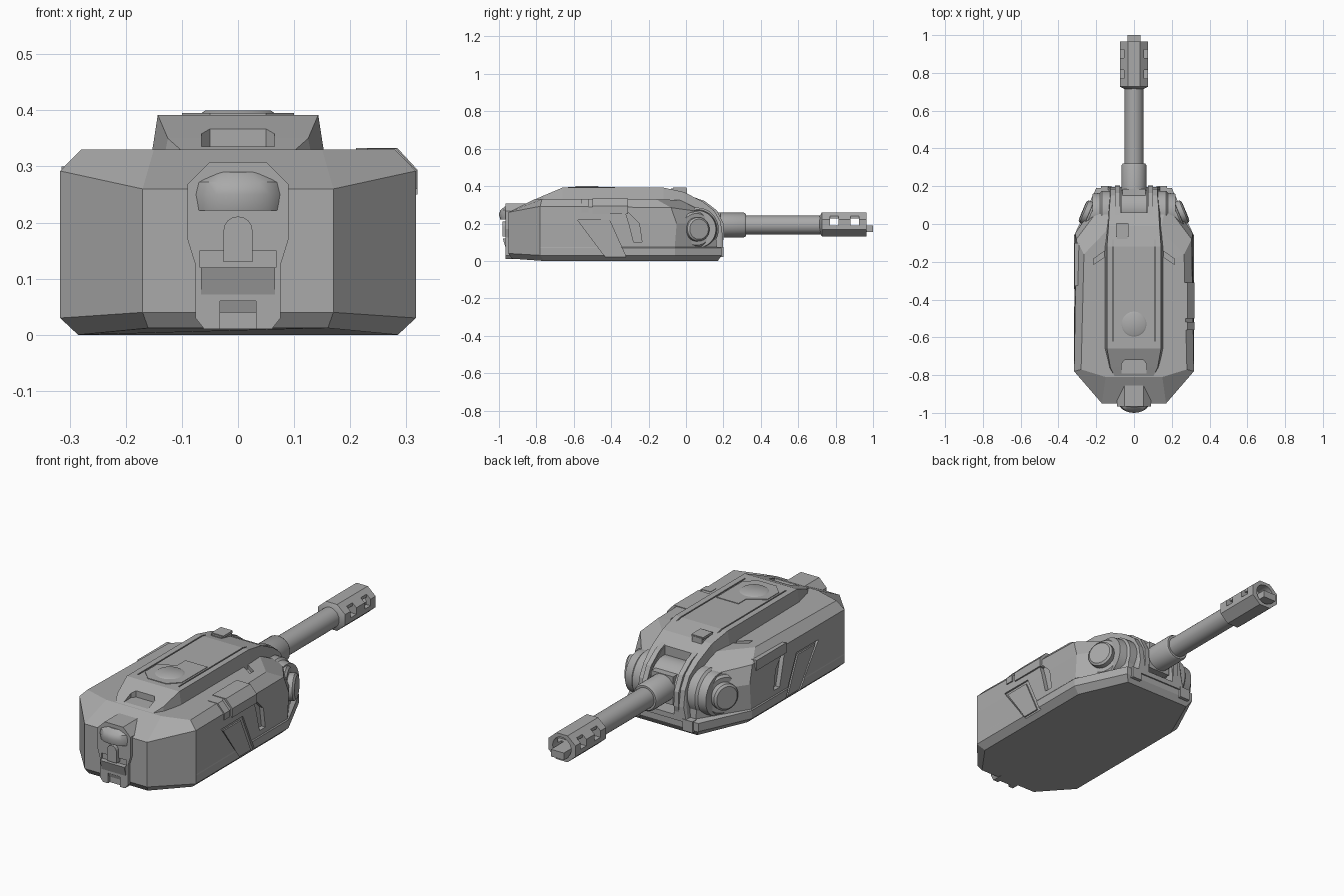
import bpy, bmesh, math
from mathutils import Matrix, Vector

old = bpy.data.objects.get("Cube")
if old:
    bpy.data.objects.remove(old, do_unlink=True)

grey = bpy.data.materials.new("armour grey")
grey.use_nodes = True
COL = (0.4, 0.4, 0.4, 1)
grey.diffuse_color = COL
grey.node_tree.nodes["Principled BSDF"].inputs["Base Color"].default_value = COL


def finish(name, bm, smooth=False):
    bmesh.ops.recalc_face_normals(bm, faces=bm.faces)
    me = bpy.data.meshes.new(name)
    bm.to_mesh(me)
    bm.free()
    me.materials.append(grey)
    ob = bpy.data.objects.new(name, me)
    bpy.context.collection.objects.link(ob)
    if smooth:
        bpy.ops.object.select_all(action='DESELECT')
        ob.select_set(True)
        bpy.context.view_layer.objects.active = ob
        bpy.ops.object.shade_smooth_by_angle(angle=math.radians(35))
    return ob


def loft(name, rings, smooth=False):
    """Join equal rings of points and cap both ends."""
    bm = bmesh.new()
    vs = [[bm.verts.new(p) for p in ring] for ring in rings]
    n = len(vs[0])
    for a, b in zip(vs, vs[1:]):
        for i in range(n):
            bm.faces.new((a[i], a[(i + 1) % n], b[(i + 1) % n], b[i]))
    bm.faces.new(vs[0])
    bm.faces.new(vs[-1])
    return finish(name, bm, smooth)


def prism(name, pts, axis, lo, hi, side=1, smooth=False):
    def place(p, d):
        a, b = p
        v = {'x': (d, a, b), 'y': (a, d, b), 'z': (a, b, d)}[axis]
        return (v[0] * side, v[1], v[2])
    return loft(name, [[place(p, d) for p in pts] for d in (lo, hi)], smooth)


def box(name, x0, x1, y0, y1, z0, z1, side=1):
    return prism(name, [(x0, y0), (x1, y0), (x1, y1), (x0, y1)], 'z', z0, z1, side)


def turned(name, profile, origin, direction, seg=32):
    """Solid of (distance, radius) steps along a direction."""
    rot = Vector(direction).to_track_quat('Z', 'Y').to_matrix().to_4x4()
    m = Matrix.Translation(origin) @ rot
    rings = [[m @ Vector((r * math.cos(t), r * math.sin(t), d))
              for t in [2 * math.pi * (i + 0.5) / seg for i in range(seg)]]
             for d, r in profile]
    return loft(name, rings, True)


def cut(ob, *cutters):
    for c in cutters:
        c.hide_render = True
        c.hide_set(True)
        c.display_type = 'WIRE'
        mod = ob.modifiers.new("cut", 'BOOLEAN')
        mod.operation = 'DIFFERENCE'
        mod.solver = 'EXACT'
        mod.object = c


def mirrored(half):
    return half + [(-x, y, z) for x, y, z in reversed(half)]


# Main hull: stacked half outlines, rear to nose
hull = loft("hull", [mirrored(h) for h in (
    [(.16, -.93, .012), (.285, -.76, 0), (.285, -.07, 0), (.18, .17, 0)],
    [(.17, -.95, .04), (.317, -.78, .03), (.317, -.06, .03), (.2, .19, .03)],
    [(.17, -.95, .07), (.317, -.78, .07), (.317, -.06, .07), (.2, .19, .07)],
    [(.17, -.95, .075), (.317, -.78, .075), (.312, -.06, .075), (.17, .165, .075)],
    [(.17, -.95, .2), (.317, -.78, .2), (.312, -.05, .2), (.17, .155, .2)],
    [(.17, -.95, .26), (.317, -.78, .292), (.305, -.08, .285), (.17, .1, .26)],
    [(.15, -.81, .33), (.28, -.77, .33), (.265, -.16, .33), (.14, -.03, .325)])])

# Raised roof running down to the nose
roof = loft("roof_block", [
    [(wb, y, zb), (wt, y, zt), (-wt, y, zt), (-wb, y, zb)]
    for y, wb, wt, zb, zt in (
        (-.81, .11, .1, .25, .328), (-.76, .145, .125, .25, .35),
        (-.66, .165, .143, .25, .392), (-.12, .165, .143, .25, .392),
        (-.01, .155, .135, .2, .368), (.09, .145, .13, .06, .317),
        (.15, .14, .125, .06, .27), (.185, .14, .125, .06, .21),
        (.197, .14, .125, .06, .13))])

# Gun slot, rear recess and seams in the roof
gun_slot = box("gun_slot_cutter", -.072, .072, .06, .3, .085, .5)
cut(roof, gun_slot,
    prism("rear_recess_cutter", [(-.065, -.85), (.065, -.85), (.065, -.74),
                                 (.05, -.72), (-.05, -.72), (-.065, -.74)], 'z', .336, .5))
cut(hull, gun_slot)
for s in (1, -1):
    cut(roof, box("roof_seam_cutter", .108, .114, -.62, -.04, .384, .5, s))

# Roof fittings
prism("hatch_panel", [(-.1, -.49), (-.02, -.44), (-.02, -.38), (.1, -.38), (.1, -.58),
                      (.05, -.63), (-.05, -.63), (-.1, -.58)], 'z', .385, .395)
turned("hatch", [(0, .066), (.012, .066), (.017, .058)], (0, -.53, .383), (0, 0, 1))
box("sight", -.09, -.035, -.08, .005, .34, .388)
box("sight_hood", -.095, -.03, -.07, .002, .382, .393)

# Mantlet and gun
turned("mantlet", [(-.07, .1), (.07, .1)], (0, .08, .19), (1, 0, 0), 40)
box("mantlet_face", -.06, .06, .08, .185, .12, .26)
turned("barrel", [(0, .066), (.19, .066), (.2, .06), (.2, .05), (.62, .05)],
       (0, .12, .192), (0, 1, 0))
brake = turned("muzzle_brake", [(0, .05), (.012, .074), (.25, .074)],
               (0, .715, .195), (0, 1, 0), 8)
brake.scale = (1.08, 1, .95)
brake.location.z = .0098
cut(brake, turned("bore_cutter", [(0, .05), (.2, .05)], (0, .9, .195), (0, 1, 0)))
for y in (.77, .88):
    cut(brake, box("brake_slot_cutter", -.1, .1, y, y + .045, .19, .226))
    for s in (1, -1):
        cut(brake, box("brake_notch_cutter", .052, .1, y, y + .045, .2, .3, s))
box("muzzle_block", -.035, .035, .9, 1, .155, .19)

for s in (1, -1):
    # Curved nose ribs beside the gun
    turned("nose_drum", [(0, .115), (.05, .115), (.06, .105), (.1, .1)],
           (.12 * s, .06, .17), (s, 0, 0), 40)
    prism("nose_rib", [(.03, .345), (.1, .32), (.165, .27), (.2, .2), (.203, .13),
                       (.19, .07), (.1, .07)], 'x', .075, .1, s)
    # Stepped pivot hub on the sloping cheek
    turned("pivot_hub", [(-.06, .095), (.02, .095), (.03, .085), (.03, .064),
                         (.056, .064), (.064, .054)], (.213 * s, .045, .168), (s, .42, .03))
    # Sunken side panels and slots
    cut(hull,
        prism("side_panel_cutter", [(-.58, .22), (-.41, .22), (-.32, .02), (-.43, .02)],
              'x', .305, .4, s),
        prism("side_slot_cutter", [(-.33, .28), (-.25, .2), (-.235, .1), (-.28, .1),
                                   (-.305, .2)], 'x', .292, .4, s),
        prism("deck_vent_cutter", [(.15, -.14), (.215, -.185), (.215, -.215), (.15, -.17)],
              'z', .31, .5, s))
    prism("side_panel", [(-.56, .205), (-.425, .205), (-.345, .03), (-.435, .03)],
          'x', .29, .312, s)
    # Nose plate corner
    box("chin_pad", .12, .175, .15, .2, .02, .075, s)

# Shoulder armour, uneven between the two sides
shoulder = [(.21, .25), (.21, .333), (.284, .333), (.32, .294), (.32, .25)]
prism("left_shoulder", shoulder, 'y', -.5, -.31)
prism("left_shoulder_step", [(.23, .25), (.23, .332), (.282, .332), (.319, .292),
                             (.319, .26)], 'y', -.56, -.52)
prism("right_shoulder", [(.22, -.3), (.315, -.33), (.315, -.1), (.28, -.1), (.22, -.2)],
      'z', .25, .3, -1)

# Rear pod: outer frame, visor, arch and lower box
frame = prism("rear_pod", [(-.05, .308), (.05, .308), (.09, .268), (.09, .17), (.076, .125),
                           (.076, .03), (.06, .01), (-.06, .01), (-.076, .03),
                           (-.076, .125), (-.09, .17), (-.09, .268)], 'y', -.965, -.84)
cut(frame, box("pod_recess_cutter", -.068, .068, -1.1, -.955, .12, .15),
    box("pod_foot_cutter", -.032, .032, -1.1, -.95, 0, .06))
arc = [math.radians(20 + 14 * i) for i in range(11)]
loft("pod_visor", [[(w * math.cos(t), -.94 - d * math.sin(t), z) for t in arc]
                   for z, w, d in ((.222, .08, .053), (.25, .083, .06),
                                   (.272, .08, .052), (.29, .05, .03))], True)
arch = [(.026 * math.cos(t), .185 + .026 * math.sin(t))
        for t in [math.pi * i / 8 for i in range(9)]]
prism("pod_arch", [(.026, .13)] + arch + [(-.026, .13)], 'y', -.982, -.94)
prism("pod_lower_box", [(-.98, .12), (-.955, .04), (-.94, .04), (-.94, .12)], 'x', -.066, .066)
